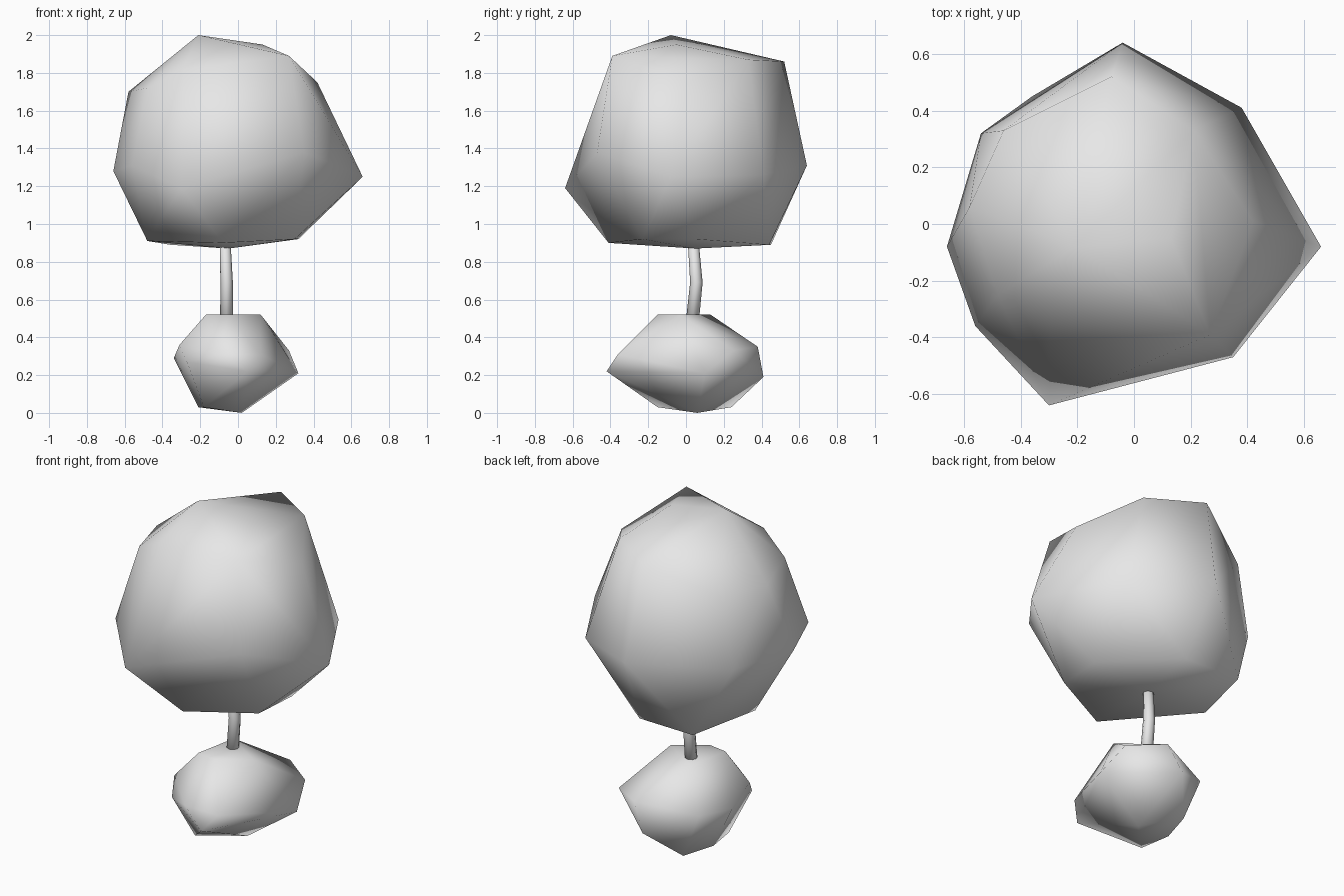
import bpy
import bmesh
import math
from mathutils import Vector

default_cube = bpy.data.objects.get("Cube")
if default_cube:
    bpy.data.objects.remove(default_cube, do_unlink=True)


def make_material(name, colour):
    material = bpy.data.materials.new(name)
    material.use_nodes = True
    material.diffuse_color = colour
    material.node_tree.nodes["Principled BSDF"].inputs["Base Color"].default_value = colour
    return material


light_grey = make_material("light grey", (0.8, 0.8, 0.8, 1))


def add_object(name, bm):
    """Turn a bmesh into a smooth shaded, grey object."""
    bmesh.ops.recalc_face_normals(bm, faces=bm.faces[:])
    for face in bm.faces:
        face.smooth = True
    mesh = bpy.data.meshes.new(name)
    bm.to_mesh(mesh)
    bm.free()
    mesh.materials.append(light_grey)
    obj = bpy.data.objects.new(name, mesh)
    bpy.context.scene.collection.objects.link(obj)
    return obj


def boulder(name, corners):
    """A faceted lump: the convex skin around a few corner points."""
    bm = bmesh.new()
    for corner in corners:
        bm.verts.new(corner)
    hull = bmesh.ops.convex_hull(bm, input=bm.verts[:])
    unused = {v for v in hull["geom_interior"] + hull["geom_unused"]
              if isinstance(v, bmesh.types.BMVert)}
    bmesh.ops.delete(bm, geom=list(unused), context='VERTS')
    return add_object(name, bm)


def bent_tube(name, path, sides):
    """A capped tube through (centre, radius) stations, with level rings."""
    bm = bmesh.new()
    rings = []
    for centre, radius in path:
        ring = []
        for i in range(sides):
            angle = math.tau * i / sides
            offset = Vector((math.cos(angle), math.sin(angle), 0)) * radius
            ring.append(bm.verts.new(Vector(centre) + offset))
        rings.append(ring)
    for lower, upper in zip(rings, rings[1:]):
        for i in range(sides):
            j = (i + 1) % sides
            bm.faces.new((lower[i], lower[j], upper[j], upper[i]))
    bm.faces.new(rings[0])
    bm.faces.new(rings[-1])
    return add_object(name, bm)


# Crown: top, shoulders, waist and underside corners
crown_top = [
    (-.21, -.08, 2), (.13, -.05, 1.95), (.27, -.39, 1.89),
    (.21, .33, 1.87), (-.08, .52, 1.86), (-.29, -.32, 1.82),
]
crown_shoulders = [
    (.42, .01, 1.75), (-.48, -.25, 1.72), (-.58, .06, 1.7), (-.46, .33, 1.7),
]
crown_waist = [
    (.35, -.47, 1.38), (-.2, -.56, 1.38), (-.56, -.36, 1.31), (-.04, .64, 1.31),
    (-.66, -.08, 1.28), (-.54, .32, 1.28), (.38, .41, 1.26), (.66, -.08, 1.25),
    (-.3, -.64, 1.19),
]
crown_underside = [
    (.32, .05, .92), (.3, -.23, .92), (-.48, .03, .91), (-.08, -.41, .9),
    (-.36, .45, .89), (0, .44, .89), (-.05, .05, .87),
]
boulder("crown", crown_top + crown_shoulders + crown_waist + crown_underside)

# Base lump: flat top, waist with a forward nose, small underside
base_top = [
    (-.12, .13, .52), (-.17, -.13, .52), (-.05, -.15, .52), (.12, -.03, .52),
]
base_waist = [
    (.08, .38, .35), (.27, .25, .33), (-.31, -.16, .36), (-.34, .05, .29),
    (-.27, -.24, .27), (-.26, .25, .3), (.32, .1, .21), (0, .41, .19),
    (.12, -.36, .31), (-.1, -.36, .31), (.05, -.42, .22),
]
base_underside = [
    (-.15, .24, .03), (-.21, .04, .03), (-.18, -.15, .03), (.02, .06, 0),
]
boulder("base", base_top + base_waist + base_underside)

# Trunk: thin, slightly bent stem joining the two lumps
bent_tube("trunk", [
    ((-.06, .03, .45), .035),
    ((-.06, .055, .69), .033),
    ((-.07, .035, .95), .028),
], sides=8)
